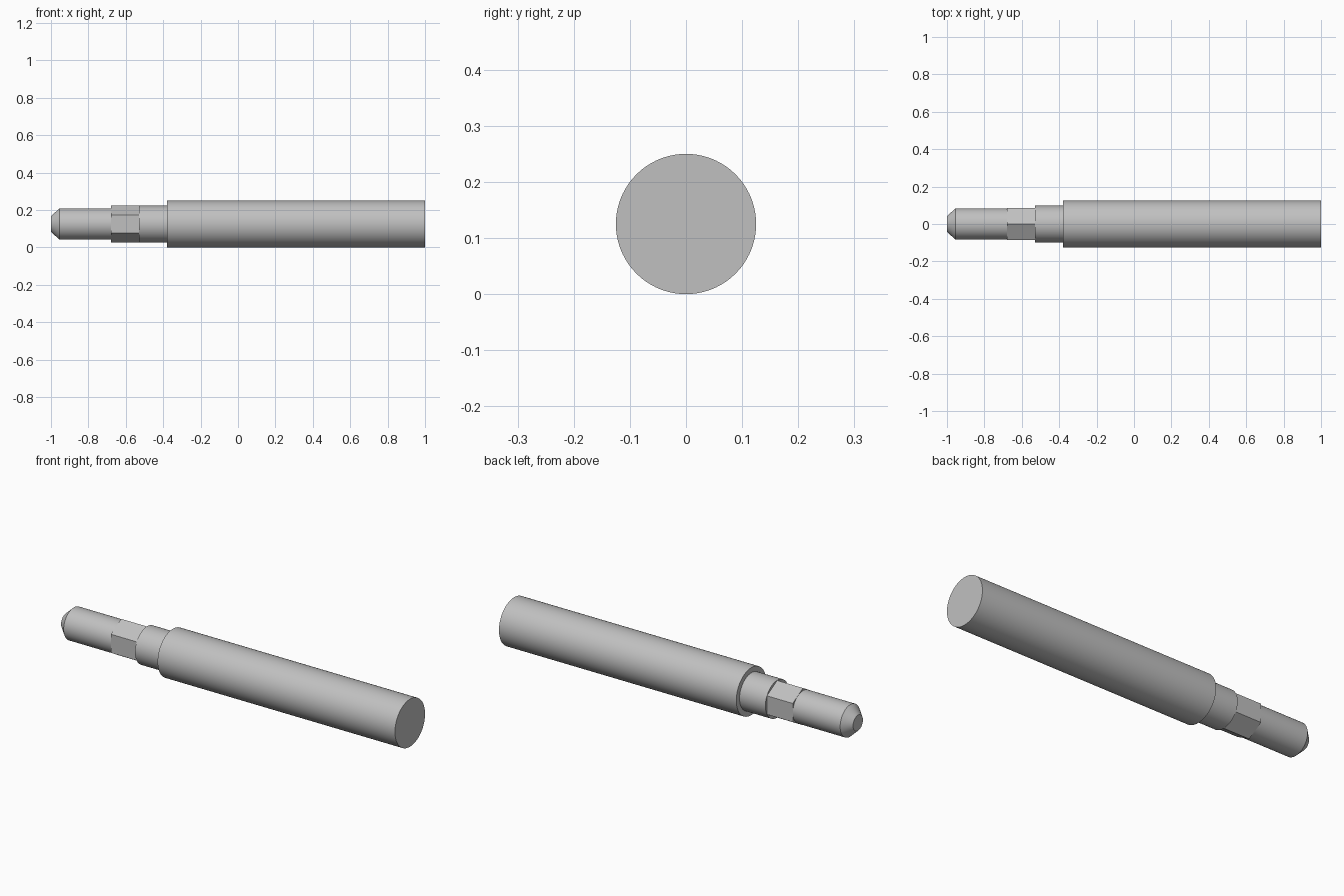
import bpy, bmesh, math

cube = bpy.data.objects.get("Cube")
if cube:
    bpy.data.objects.remove(cube, do_unlink=True)

AXIS_Z = 0.125

steel = bpy.data.materials.new("grey steel")
steel.use_nodes = True
GREY = (0.53, 0.53, 0.53, 1)
steel.diffuse_color = GREY
steel.node_tree.nodes["Principled BSDF"].inputs["Base Color"].default_value = GREY


def turned_part(name, profile, sides=72, smooth=True):
    """Solid made by turning (x, radius) points about the rod axis, with flat ends."""
    bm = bmesh.new()
    rings = []
    for x, r in profile:
        angles = [2 * math.pi * i / sides for i in range(sides)]
        rings.append([bm.verts.new((x, r * math.sin(a), AXIS_Z + r * math.cos(a)))
                      for a in angles])
    for a, b in zip(rings, rings[1:]):
        for i in range(sides):
            j = (i + 1) % sides
            bm.faces.new((a[i], a[j], b[j], b[i]))
    bm.faces.new(rings[0])
    bm.faces.new(rings[-1])
    bmesh.ops.recalc_face_normals(bm, faces=bm.faces)
    mesh = bpy.data.meshes.new(name)
    bm.to_mesh(mesh)
    bm.free()
    mesh.materials.append(steel)
    obj = bpy.data.objects.new(name, mesh)
    bpy.context.collection.objects.link(obj)
    if smooth:
        bpy.ops.object.select_all(action='DESELECT')
        obj.select_set(True)
        bpy.context.view_layer.objects.active = obj
        bpy.ops.object.shade_smooth_by_angle(angle=math.radians(30))
    return obj


# thick rod
turned_part("main_rod", [(-0.38, 0.125), (1.0, 0.125)])
# stepped collar
turned_part("collar", [(-0.53, 0.098), (-0.37, 0.098)])
# wrench flats, with one corner straight up
turned_part("hex_section", [(-0.68, 0.0976), (-0.52, 0.0976)], sides=6, smooth=False)
# thin shaft with chamfered tip
turned_part("tip_shaft", [(-1.0, 0.041), (-0.955, 0.084), (-0.6, 0.084)])
